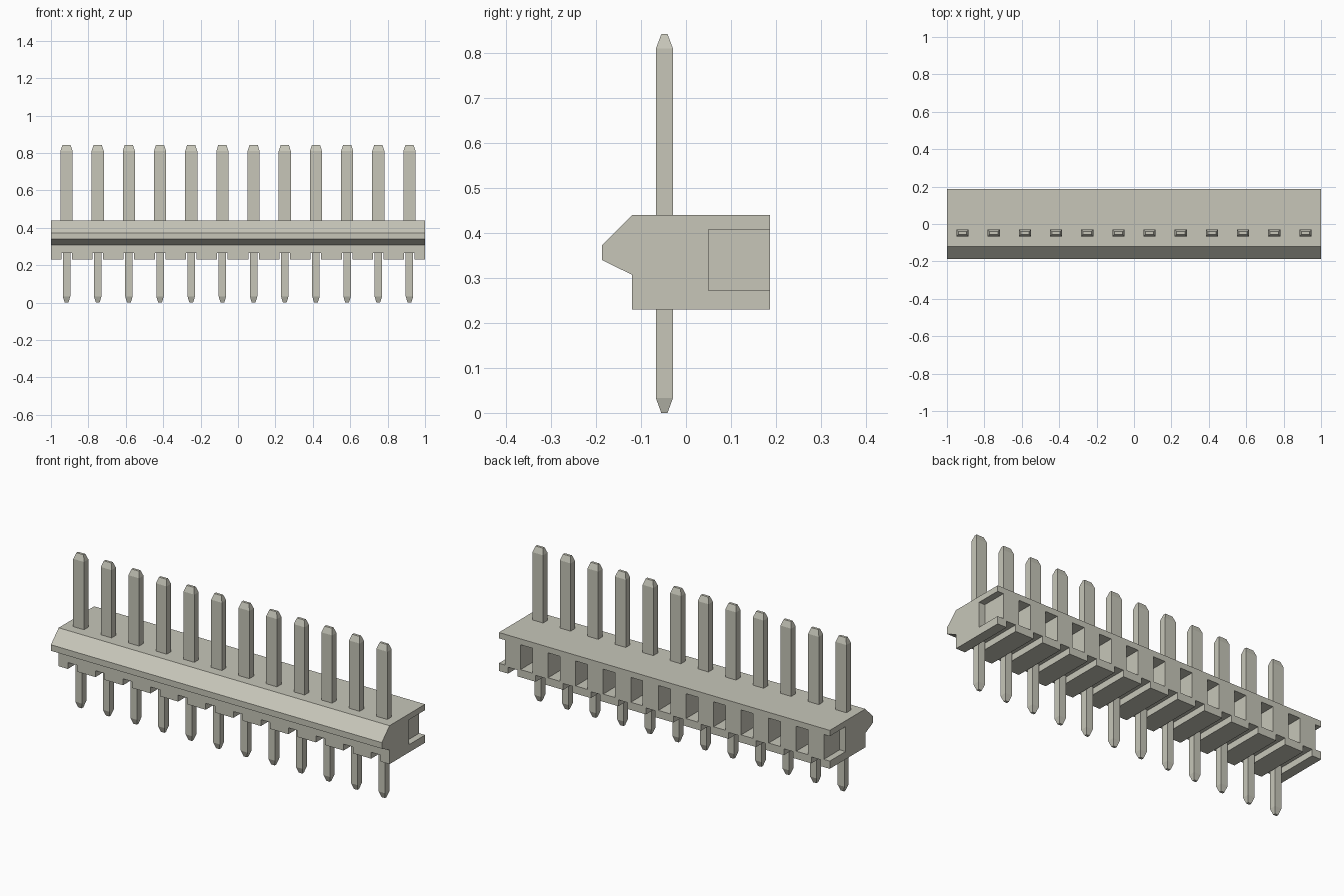
import bpy, bmesh

old = bpy.data.objects.get("Cube")
if old:
    bpy.data.objects.remove(old, do_unlink=True)

PINS = 12
PITCH = 2 / PINS
PIN_Y = -0.048

# Single warm grey colour
COLOUR = (0.57, 0.565, 0.485, 1)
grey = bpy.data.materials.new("warm_grey")
grey.use_nodes = True
grey.diffuse_color = COLOUR
bsdf = next(n for n in grey.node_tree.nodes if n.type == 'BSDF_PRINCIPLED')
bsdf.inputs["Base Color"].default_value = COLOUR
bsdf.inputs["Roughness"].default_value = 0.6


def finish(name, bm):
    bmesh.ops.recalc_face_normals(bm, faces=bm.faces[:])
    mesh = bpy.data.meshes.new(name)
    bm.to_mesh(mesh)
    bm.free()
    mesh.materials.append(grey)
    obj = bpy.data.objects.new(name, mesh)
    bpy.context.collection.objects.link(obj)
    return obj


def add_box(bm, x, y, z):
    """Box given by its (min, max) range on each axis."""
    for v in bmesh.ops.create_cube(bm, size=1)["verts"]:
        v.co = [lo + (c + 0.5) * (hi - lo) for c, (lo, hi) in zip(v.co, (x, y, z))]


def loft(bm, x, y, sections):
    """Stack rectangular sections (z, half width, half depth) into a closed solid."""
    rings = [[bm.verts.new((x + sx * w, y + sy * d, z))
              for sx, sy in ((-1, -1), (1, -1), (1, 1), (-1, 1))]
             for z, w, d in sections]
    for a, b in zip(rings, rings[1:]):
        for i in range(4):
            j = (i + 1) % 4
            bm.faces.new((a[i], a[j], b[j], b[i]))
    bm.faces.new(rings[0][::-1])
    bm.faces.new(rings[-1])


# Housing: side profile (y, z) with a latch ridge, extruded along x
PROFILE = [(-0.12, 0.23), (0.187, 0.23), (0.187, 0.44), (-0.12, 0.44),
           (-0.187, 0.373), (-0.187, 0.34), (-0.12, 0.307)]
bm = bmesh.new()
end = bm.faces.new([bm.verts.new((-1, y, z)) for y, z in PROFILE])
side = bmesh.ops.extrude_face_region(bm, geom=[end])["geom"]
bmesh.ops.translate(bm, vec=(2, 0, 0),
                    verts=[v for v in side if isinstance(v, bmesh.types.BMVert)])
housing = finish("housing", bm)

# Cutters: back pockets between pins (half pockets at the ends), grooves under pins
bm = bmesh.new()
for i in range(PINS + 1):
    x = -1 + i * PITCH
    add_box(bm, (x - 0.036, x + 0.036), (0.05, 0.3), (0.272, 0.408))
for i in range(PINS):
    x = -1 + (i + 0.5) * PITCH
    add_box(bm, (x - 0.028, x + 0.028), (-0.3, 0.3), (0.1, 0.265))
cutter = finish("housing_cutter", bm)
cutter.hide_render = True

cut = housing.modifiers.new("pockets", 'BOOLEAN')
cut.operation = 'DIFFERENCE'
cut.solver = 'EXACT'
cut.object = cutter
bpy.context.view_layer.objects.active = housing
bpy.ops.object.modifier_apply(modifier=cut.name)
bpy.data.objects.remove(cutter, do_unlink=True)

# Pins: narrow tail below, wide blade above, both with tapered tips
PIN = [(0.0, 0.010, 0.007), (0.033, 0.020, 0.019), (0.30, 0.020, 0.019),
       (0.31, 0.0325, 0.019), (0.81, 0.0325, 0.019), (0.842, 0.022, 0.007)]
for i in range(PINS):
    bm = bmesh.new()
    loft(bm, -1 + (i + 0.5) * PITCH, PIN_Y, PIN)
    finish(f"pin_{i + 1}", bm)
